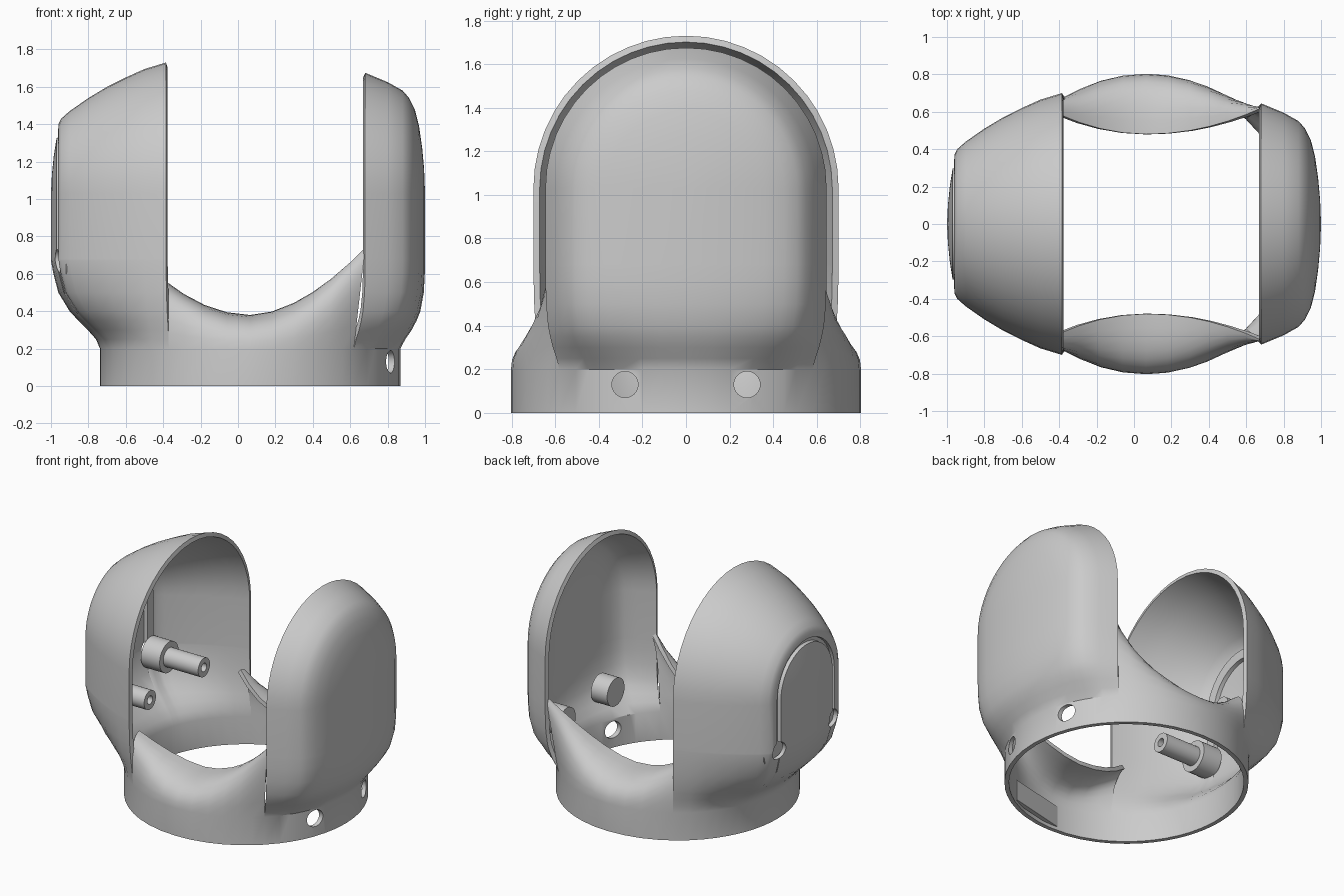
import bpy, bmesh
from math import sin, cos, pi, atan2, hypot, radians
from mathutils import Matrix

if "Cube" in bpy.data.objects:
    bpy.data.objects.remove(bpy.data.objects["Cube"])

CX, R, ZC = 0.065, 0.803, 1.03      # ring centre, ring radius, height of the arch axis

# Plan outlines (x, half width, groove depth) of the two shells and the middle
RIGHT = [(1.0, 0, 0), (.995, .13, 0), (.985, .24, 0), (.968, .36, 0), (.945, .45, 0),
         (.915, .51, 0), (.88, .55, 0), (.8, .595, 0), (.68, .645, 0)]
LEFT = [(-.385, .70, 0), (-.5, .665, 0), (-.6, .62, 0), (-.7, .57, 0), (-.8, .51, 0),
        (-.9, .44, 0), (-.945, .40, 0), (-.96, .37, 0), (-.962, .328, 0), (-.963, .325, .022),
        (-.966, .30, .022), (-.97, .297, 0), (-.985, .2, 0), (-.995, .1, 0), (-1.0, 0, 0)]
MIDDLE = [(.68, .645), (.6, .685), (.5, .72), (.4, .755), (.3, .78), (.18, .797), (.065, .803),
          (-.06, .795), (-.18, .773), (-.29, .737), (-.385, .70)]
HEIGHTS = [.25, .3, .35, .4, .5, .6, .67]
FLARE = {1: [.2, .46, .66, .81, .95, .99, 1], -1: [.08, .25, .44, .62, .85, .95, 1]}


def ring_point(x, w):
    d = hypot(x - CX, w)
    return CX + (x - CX) / d * R, w / d * R


def shell_column(x, w, groove):
    """Ring, flared wall, then a quarter arch up to the centre line."""
    rx, ry = ring_point(x, w)
    col = [(rx, ry, 0), (rx, ry, .2)]
    for z, f in zip(HEIGHTS, FLARE[1 if x > 0 else -1]):
        col.append((rx + (x - rx) * f, ry + (w - ry) * f, z))
    col.append((x + groove, w, .68))
    for i in range(13):
        a = i * pi / 24
        col.append((x + groove, w * cos(a), ZC + w * sin(a)))
    return col


def saddle_column(x, w):
    """Ring, then a shoulder curling inward to the low rim of the opening."""
    rx, ry = ring_point(x, w)
    d = x - .07
    if d > 0:
        yi, ze = .48 + .14 * (d / .61) ** 2, .38 + .36 * (d / .61) ** 1.75
    else:
        yi, ze = .48 + .10 * (d / .455) ** 2, .38 + .18 * (d / .455) ** 2
    col = [(rx, ry, 0), (rx, ry, .2)]
    for i in range(1, 9):
        t = i / 8
        a, b, c = (1 - t) ** 2, 2 * t * (1 - t), t * t
        col.append((a * rx + (b + c) * x, a * ry + b * w + c * yi, a * .2 + (b + c) * ze))
    return col


def add_grid(bm, cols, side):
    vs = [[bm.verts.new((x, y * side, z)) for x, y, z in c] for c in cols]
    for a, b in zip(vs, vs[1:]):
        for i in range(len(a) - 1):
            q = (a[i], b[i], b[i + 1], a[i + 1])
            bm.faces.new(q if side > 0 else q[::-1])


def finish(name, bm):
    me = bpy.data.meshes.new(name)
    bm.to_mesh(me)
    bm.free()
    ob = bpy.data.objects.new(name, me)
    bpy.context.collection.objects.link(ob)
    return ob


def activate(ob):
    bpy.ops.object.select_all(action='DESELECT')
    ob.select_set(True)
    bpy.context.view_layer.objects.active = ob


def smooth(ob):
    activate(ob)
    bpy.ops.object.shade_smooth_by_angle(angle=radians(32))


def lathe_x(name, profile, y, z, steps=32):
    """Turn an (x, radius) profile around an axis parallel to x."""
    bm = bmesh.new()
    vs = [bm.verts.new((x, y + r, z)) for x, r in profile]
    es = [bm.edges.new(p) for p in zip(vs, vs[1:])]
    bmesh.ops.spin(bm, geom=vs + es, cent=(0, y, z), axis=(1, 0, 0), angle=2 * pi, steps=steps)
    bmesh.ops.remove_doubles(bm, verts=bm.verts, dist=.0005)
    bmesh.ops.recalc_face_normals(bm, faces=bm.faces)
    return finish(name, bm)


# Shell: two half domes and the low saddles, joined on one round collar
bm = bmesh.new()
for side in (1, -1):
    add_grid(bm, [shell_column(*p) for p in RIGHT], side)
    add_grid(bm, [saddle_column(*p) for p in MIDDLE], side)
    add_grid(bm, [shell_column(*p) for p in LEFT], side)
bmesh.ops.remove_doubles(bm, verts=bm.verts, dist=.0008)
bmesh.ops.recalc_face_normals(bm, faces=bm.faces)
outer = max(bm.faces, key=lambda f: f.calc_center_median().x)
if outer.normal.x < 0:
    bmesh.ops.reverse_faces(bm, faces=bm.faces)
shell = finish("helmet_shell", bm)
activate(shell)
mod = shell.modifiers.new("thickness", 'SOLIDIFY')
mod.thickness, mod.offset = .03, -1
bpy.ops.object.modifier_apply(modifier=mod.name)

# Screw holes: two in the collar, two at the foot of the arched groove
for y in (-.28, .28):
    for x0, x1, r, yy, z in ((.6, 1.2, .06, y, .13), (-1.2, -.85, .062, y * 1.11, .67)):
        cutter = lathe_x("hole_cutter", [(x0, 0), (x0, r), (x1, r), (x1, 0)], yy, z)
        cutter.hide_render = True
        activate(shell)
        mod = shell.modifiers.new("hole", 'BOOLEAN')
        mod.operation, mod.solver, mod.object = 'DIFFERENCE', 'EXACT', cutter
        bpy.ops.object.modifier_apply(modifier=mod.name)
        bpy.data.objects.remove(cutter)
smooth(shell)

# Inner posts: stepped and bored on the left, plain on the right
for y, tag in ((-1, "front"), (1, "back")):
    smooth(lathe_x("screw_post_" + tag, [(-.92, 0), (-.92, .11), (-.77, .11), (-.77, .068), (-.49, .068),
                                         (-.49, .03), (-.6, .03), (-.6, 0)], y * .31, .65))
    smooth(lathe_x("plain_post_" + tag, [(.89, 0), (.89, .1), (.76, .1), (.76, 0)], y * .28, .41))

# Flat pad on the inside of the collar
a = radians(-77)
bm = bmesh.new()
bmesh.ops.create_cube(bm, size=1, matrix=Matrix.Translation((CX + .75 * cos(a), .75 * sin(a), .1))
                      @ Matrix.Rotation(a, 4, 'Z') @ Matrix.Diagonal((.03, .44, .15, 1)))
finish("collar_pad", bm)
